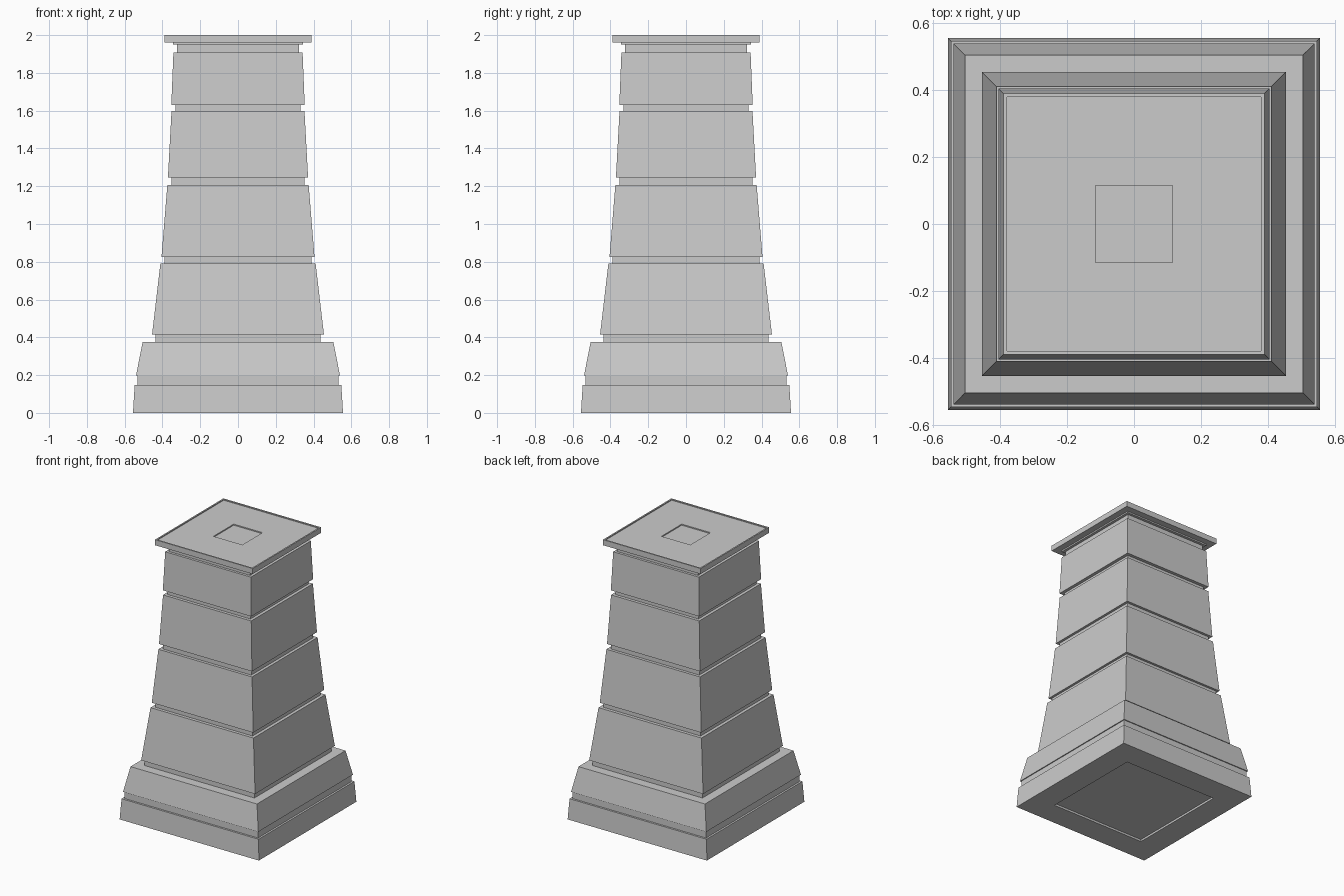
import bpy, bmesh

if "Cube" in bpy.data.objects:
    bpy.data.objects.remove(bpy.data.objects["Cube"])


def square_loft(name, profile, cap_start=False, cap_end=False):
    """Loft square rings through (half width, height) points."""
    bm = bmesh.new()
    rings = []
    for r, z in profile:
        rings.append([bm.verts.new((sx * r, sy * r, z))
                      for sx, sy in ((-1, -1), (1, -1), (1, 1), (-1, 1))])
    for a, b in zip(rings, rings[1:]):
        for i in range(4):
            j = (i + 1) % 4
            bm.faces.new((a[i], a[j], b[j], b[i]))
    if cap_start:
        bm.faces.new(rings[0][::-1])
    if cap_end:
        bm.faces.new(rings[-1])
    mesh = bpy.data.meshes.new(name)
    bm.to_mesh(mesh)
    bm.free()
    ob = bpy.data.objects.new(name, mesh)
    bpy.context.collection.objects.link(ob)
    return ob


# Stepped plinth with a shallow recess underneath
square_loft("plinth", [
    (0.376, 0.015), (0.376, 0.0), (0.556, 0.0), (0.547, 0.148),
    (0.533, 0.148), (0.533, 0.197), (0.54, 0.197), (0.505, 0.375),
    (0.438, 0.375)], cap_start=True)

# Tapered blocks: bottom z, top z, bottom half width, top half width, joint half width
blocks = [
    (0.415, 0.79, 0.455, 0.411, 0.438),
    (0.825, 1.207, 0.405, 0.374, 0.388),
    (1.245, 1.597, 0.371, 0.352, 0.353),
    (1.63, 1.907, 0.353, 0.342, 0.33),
]
profile = []
for z0, z1, r0, r1, joint in blocks:
    prev_z = profile[-1][1] if profile else 0.375
    profile += [(joint, prev_z), (joint, z0), (r0, z0), (r1, z1)]
profile.append((0.324, 1.907))
square_loft("tapered_shaft", profile)

# Cap slab with neck, raised rim and central socket
square_loft("cap", [
    (0.324, 1.907), (0.324, 1.95), (0.343, 1.95), (0.343, 1.96),
    (0.39, 1.96), (0.39, 2.0), (0.38, 2.0), (0.38, 1.993),
    (0.355, 1.993), (0.115, 1.993), (0.115, 1.985)], cap_end=True)
